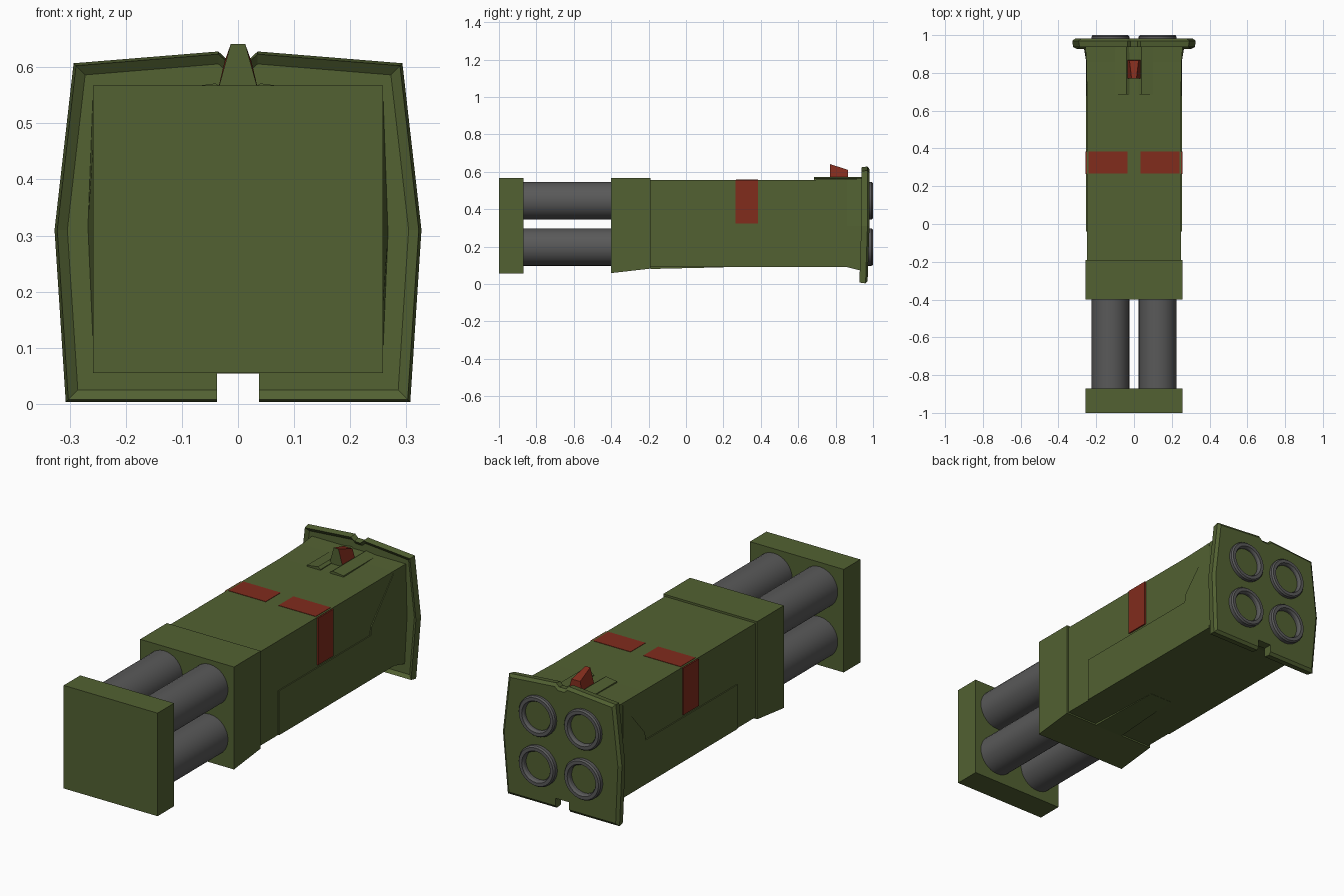
import bpy, bmesh, math

if "Cube" in bpy.data.objects:
    bpy.data.objects.remove(bpy.data.objects["Cube"])


def material(name, rgb):
    m = bpy.data.materials.new(name)
    m.diffuse_color = (*rgb, 1)
    m.use_nodes = True
    m.node_tree.nodes["Principled BSDF"].inputs["Base Color"].default_value = m.diffuse_color
    return m


GREEN = material("olive", (0.085, 0.12, 0.032))
RED = material("red", (0.22, 0.025, 0.012))
GREY = material("dark_grey", (0.1, 0.1, 0.1))


def loft(name, rings, mat, caps=True, closed=False):
    """Skin a list of equal-length rings of points."""
    bm = bmesh.new()
    rows = [[bm.verts.new(p) for p in r] for r in rings]
    n = len(rows[0])
    pairs = list(zip(rows, rows[1:]))
    if closed:
        pairs.append((rows[-1], rows[0]))
    for a, b in pairs:
        for i in range(n):
            j = (i + 1) % n
            bm.faces.new((a[i], a[j], b[j], b[i]))
    if caps and not closed:
        bm.faces.new(rows[0])
        bm.faces.new(rows[-1])
    bmesh.ops.recalc_face_normals(bm, faces=bm.faces)
    me = bpy.data.meshes.new(name)
    bm.to_mesh(me)
    bm.free()
    me.materials.append(mat)
    ob = bpy.data.objects.new(name, me)
    bpy.context.collection.objects.link(ob)
    return ob


def rect(y, x0, x1, z0, z1):
    return [(x0, y, z0), (x1, y, z0), (x1, y, z1), (x0, y, z1)]


def box(name, x, y, z, mat):
    return loft(name, [rect(v, *x, *z) for v in y], mat)


# front cover block
box("front_cover", (-.258, .258), (-1, -.87), (.055, .567), GREEN)

# front housing with underside rising towards the rear
loft("front_housing", [rect(-.4, -.258, .258, .058, .567),
                       rect(-.19, -.258, .258, .082, .567)], GREEN)
loft("underside_tongue", [rect(-.19, -.08, .08, .080, .12),
                          rect(.2, -.06, .06, .089, .12)], GREEN)


# main body, flaring out just before the rear plate
def section(y, x, bulge, z0, z1):
    return [(-x, y, z0), (x, y, z0), (bulge, y, .31), (x, y, z1),
            (-x, y, z1), (-bulge, y, .31)]


loft("main_body", [section(-.2, .249, .249, .09, .557),
                   section(.69, .249, .249, .09, .557),
                   section(.86, .252, .253, .09, .560),
                   section(.95, .258, .268, .068, .564)], GREEN)

for s, side in ((-1, "left"), (1, "right")):
    # raised lower side panel with a rear riser
    outline = [(-.04, .09), (.86, .09), (.86, .55), (.685, .35), (.68, .31), (-.04, .31)]
    loft(f"side_panel_{side}", [[(s * x, y, z) for y, z in outline]
                                for x in (.22, .2545)], GREEN)
    # red warning bands
    box(f"top_band_{side}", sorted((s * .035, s * .24)), (.268, .385), (.54, .559), RED)
    box(f"side_band_{side}", sorted((s * .23, s * .256)), (.265, .385), (.322, .555), RED)
    # low sloping ribs beside the sight
    loft(f"sight_pad_{side}", [[(s * x, y, z) for x, z in
                                ((.03, .54), (.105, .54), (.1, .563), (.04, .571), (.025, .562))]
                               for y in (.685, .95)], GREEN)

# rear plate with curled rim and bottom notch
half = [(.037, .054), (.037, .003), (.307, .003), (.327, .31),
        (.293, .607), (.035, .628), (.018, .612)]
full = half + [(-x, z) for x, z in reversed(half)]


def plate_ring(k, y):
    pts = []
    for x, z in full:
        curl = -.010 if z < .1 else 0
        xs = x if abs(x) < .05 else x * k
        zs = z if z == .054 else .31 + (z - .31) * k
        pts.append((xs, y + curl, zs))
    return pts


loft("rear_plate", [plate_ring(.93, .95), plate_ring(.985, .937),
                    plate_ring(1, .970), plate_ring(.955, .981)], GREEN)


# four hollow launch tubes
def circle(cx, y, cz, r, n=32):
    return [(cx + r * math.cos(2 * math.pi * i / n), y,
             cz + r * math.sin(2 * math.pi * i / n)) for i in range(n)]


for cx in (-.125, .125):
    for cz in (.197, .445):
        tube = loft("tube", [circle(cx, y, cz, r) for y, r in
                             ((-.875, .1), (.992, .1), (1, .094), (1, .078),
                              (.99, .072), (-.875, .072))], GREY, closed=True)
        bpy.context.view_layer.objects.active = tube
        tube.select_set(True)
        bpy.ops.object.shade_smooth_by_angle(angle=math.radians(30))
        tube.select_set(False)

# sight wedge: red with a green front face
sight = loft("sight", [[(-.037, .77, .555), (.037, .77, .555), (.013, .77, .641), (-.013, .77, .641)],
                       [(-.037, .868, .555), (.037, .868, .555), (.024, .865, .610), (-.024, .865, .610)]], RED)
sight.data.materials.append(GREEN)
for p in sight.data.polygons:
    if p.normal.y < -.9:
        p.material_index = 1
